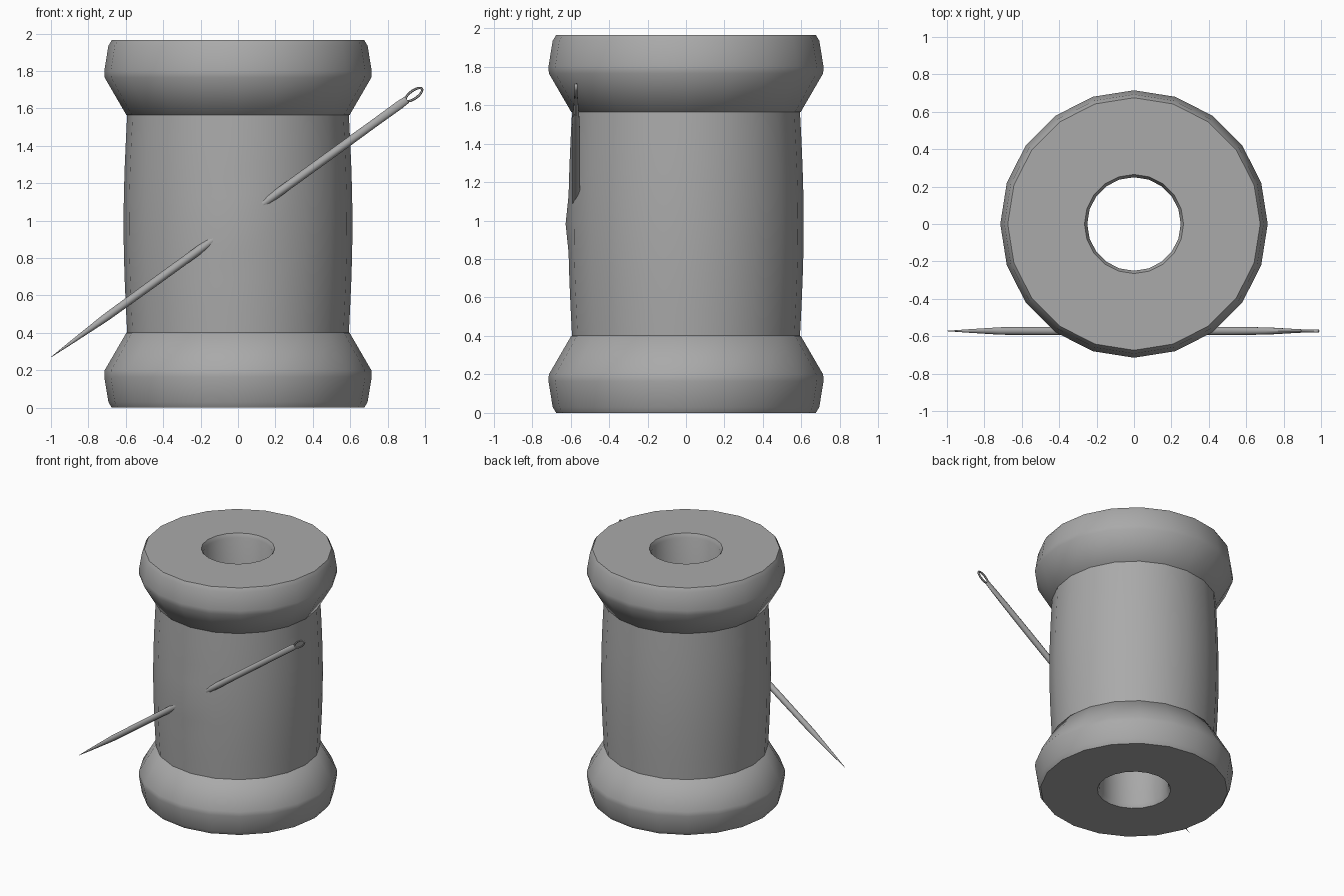
import bpy, bmesh, math
from mathutils import Matrix, Vector

cube = bpy.data.objects.get("Cube")
if cube:
    bpy.data.objects.remove(cube, do_unlink=True)

grey = bpy.data.materials.new("plain grey")
grey.use_nodes = True
colour = (0.4, 0.4, 0.4, 1)
grey.diffuse_color = colour
grey.node_tree.nodes["Principled BSDF"].inputs["Base Color"].default_value = colour

SIDES = 20
HEIGHT = 1.965


def skin(bm, rings, closed=False):
    """Join neighbouring vertex rings with quads."""
    pairs = list(zip(rings, rings[1:]))
    if closed:
        pairs.append((rings[-1], rings[0]))
    for a, b in pairs:
        n = len(a)
        for i in range(n):
            j = (i + 1) % n
            bm.faces.new((a[i], a[j], b[j], b[i]))


def finish(name, bm, angle):
    bmesh.ops.recalc_face_normals(bm, faces=bm.faces)
    mesh = bpy.data.meshes.new(name)
    bm.to_mesh(mesh)
    bm.free()
    mesh.materials.append(grey)
    obj = bpy.data.objects.new(name, mesh)
    bpy.context.collection.objects.link(obj)
    bpy.ops.object.select_all(action='DESELECT')
    obj.select_set(True)
    bpy.context.view_layer.objects.active = obj
    bpy.ops.object.shade_smooth_by_angle(angle=math.radians(angle))
    return obj


def lathe(bm, profile, closed):
    rings = []
    for r, z in profile:
        angles = [math.tau * i / SIDES for i in range(SIDES)]
        rings.append([bm.verts.new((r * math.cos(a), r * math.sin(a), z)) for a in angles])
    skin(bm, rings, closed)
    return rings


# Spool: mirrored half profile around a bored core
half = [(0.25, 0.03), (0.265, 0), (0.675, 0), (0.693, 0.03),
        (0.715, 0.165), (0.713, 0.2), (0.597, 0.4), (0.56, 0.41)]
bm = bmesh.new()
lathe(bm, half + [(r, HEIGHT - z) for r, z in reversed(half)], True)
finish("spool", bm, 50)

# Thread: slightly barrelled winding, pushed out where the needle passes
bm = bmesh.new()
rows = 8
profile = []
for i in range(rows + 1):
    t = i / rows
    profile.append((0.592 + 0.02 * math.sin(math.pi * t), 0.39 + t * (HEIGHT - 0.78)))
rings = lathe(bm, profile, False)
rings[rows // 2][SIDES * 3 // 4].co.y -= 0.014
finish("thread_winding", bm, 40)

# Needle: built along local x from its point, with flattened eye
LENGTH = 2.455
SEGMENTS = 10
bm = bmesh.new()
sections = [(0, 0.001, 0.001), (0.13, 0.009, 0.009), (0.36, 0.021, 0.021),
            (0.7, 0.023, 0.023), (1.9, 0.023, 0.023), (2.12, 0.022, 0.02),
            (2.3, 0.023, 0.011), (2.35, 0.02, 0.009)]
shaft = []
for x, wide, thick in sections:
    angles = [math.tau * i / SEGMENTS for i in range(SEGMENTS)]
    shaft.append([bm.verts.new((x, thick * math.sin(a), wide * math.cos(a))) for a in angles])
skin(bm, shaft)
bm.faces.new(shaft[0])
bm.faces.new(shaft[-1])

# Eye loop at the blunt end
loop = []
for i in range(20):
    a = math.tau * i / 20
    ring = []
    for k in range(6):
        b = math.tau * k / 6
        grow = 0.007 * math.cos(b)
        ring.append(bm.verts.new((LENGTH - 0.06 + (0.053 + grow) * math.cos(a),
                                  0.008 * math.sin(b),
                                  (0.021 + grow) * math.sin(a))))
    loop.append(ring)
skin(bm, loop, True)
needle = finish("needle", bm, 50)
tilt = math.atan2(1.44, 1.99)
needle.matrix_world = Matrix.Translation(Vector((-1, -0.572, 0.27))) @ Matrix.Rotation(-tilt, 4, 'Y')
